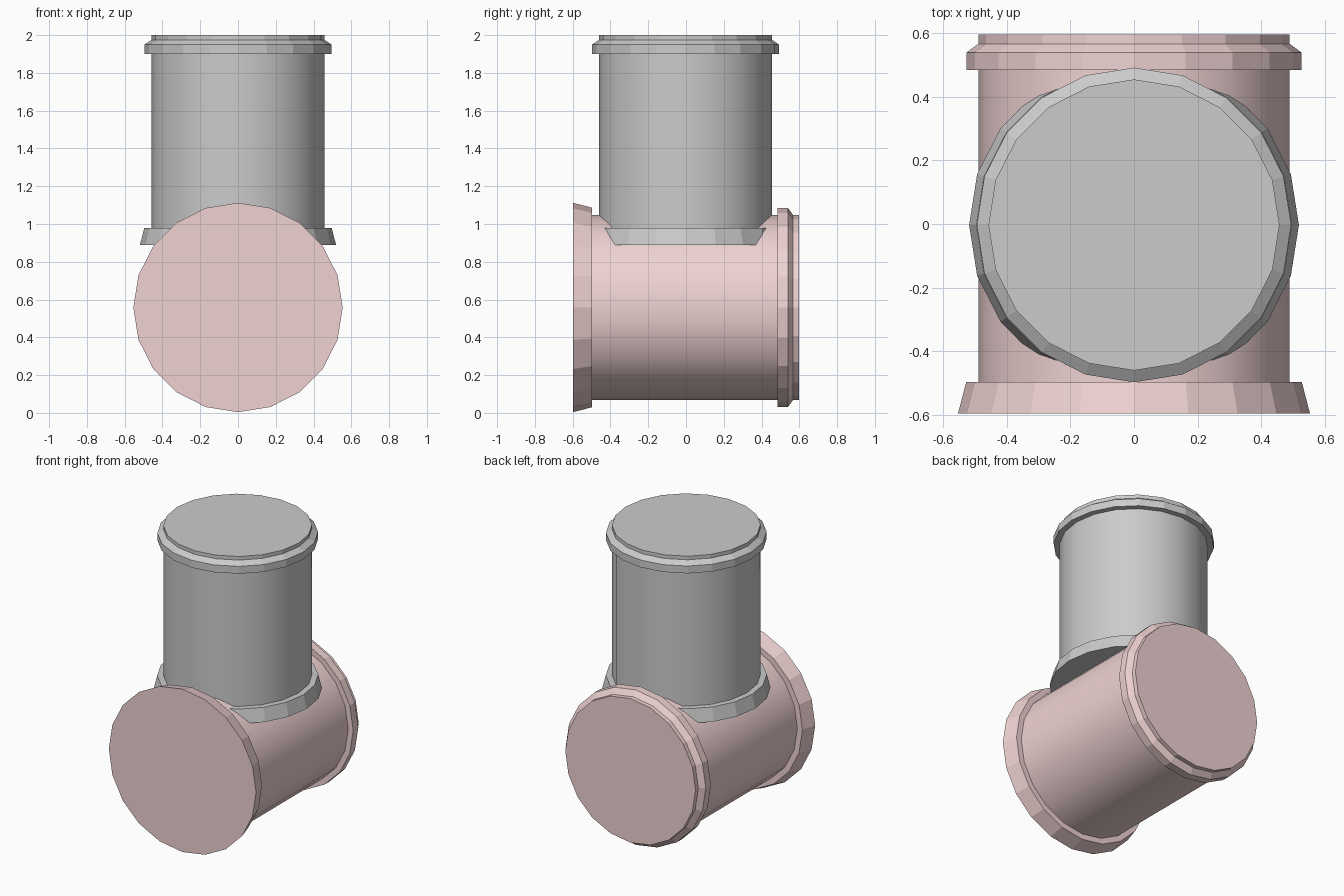
import bpy, bmesh, math
from mathutils import Matrix

if "Cube" in bpy.data.objects:
    bpy.data.objects.remove(bpy.data.objects["Cube"])

SIDES = 20


def lathe(name, profile, matrix, color=None):
    """Closed solid of revolution from (height, radius) pairs around local z."""
    bm = bmesh.new()
    rings = []
    for h, r in profile:
        rings.append([bm.verts.new((r * math.cos(math.tau * i / SIDES),
                                    r * math.sin(math.tau * i / SIDES), h))
                      for i in range(SIDES)])
    for (h0, _), (h1, _), a, b in zip(profile, profile[1:], rings, rings[1:]):
        for i in range(SIDES):
            j = (i + 1) % SIDES
            f = bm.faces.new((a[i], a[j], b[j], b[i]))
            f.smooth = h1 - h0 > 0.3      # only the long barrel is smooth
    bm.faces.new(rings[0][::-1])
    bm.faces.new(rings[-1])
    # keep barrel ends crisp against the collars
    for e in bm.edges:
        if len({f.smooth for f in e.link_faces}) > 1:
            e.smooth = False
    bmesh.ops.recalc_face_normals(bm, faces=bm.faces)
    mesh = bpy.data.meshes.new(name)
    bm.to_mesh(mesh)
    bm.free()
    obj = bpy.data.objects.new(name, mesh)
    obj.matrix_world = matrix
    bpy.context.collection.objects.link(obj)
    if color:
        mat = bpy.data.materials.new(name + "_paint")
        mat.diffuse_color = color
        mat.use_nodes = True
        mat.node_tree.nodes["Principled BSDF"].inputs["Base Color"].default_value = mat.diffuse_color
        mesh.materials.append(mat)
    return obj


# Horizontal pipe: flared flange at the front, stepped collar at the back
lathe("horizontal_pipe",
      [(-0.597, 0.554), (-0.497, 0.528), (-0.497, 0.49), (0.485, 0.49),
       (0.485, 0.527), (0.54, 0.527), (0.567, 0.49), (0.597, 0.49)],
      Matrix.Translation((0, 0, 0.558)) @ Matrix.Rotation(-math.pi / 2, 4, 'X'),
      (0.87, 0.65, 0.65, 1))

# Vertical pipe: flared skirt meeting the horizontal pipe, stepped collar on top
lathe("vertical_pipe",
      [(0.89, 0.519), (0.98, 0.496), (0.98, 0.457), (1.90, 0.457),
       (1.90, 0.495), (1.95, 0.495), (1.975, 0.458), (2.0, 0.458)],
      Matrix.Translation((0, -0.003, 0)))
